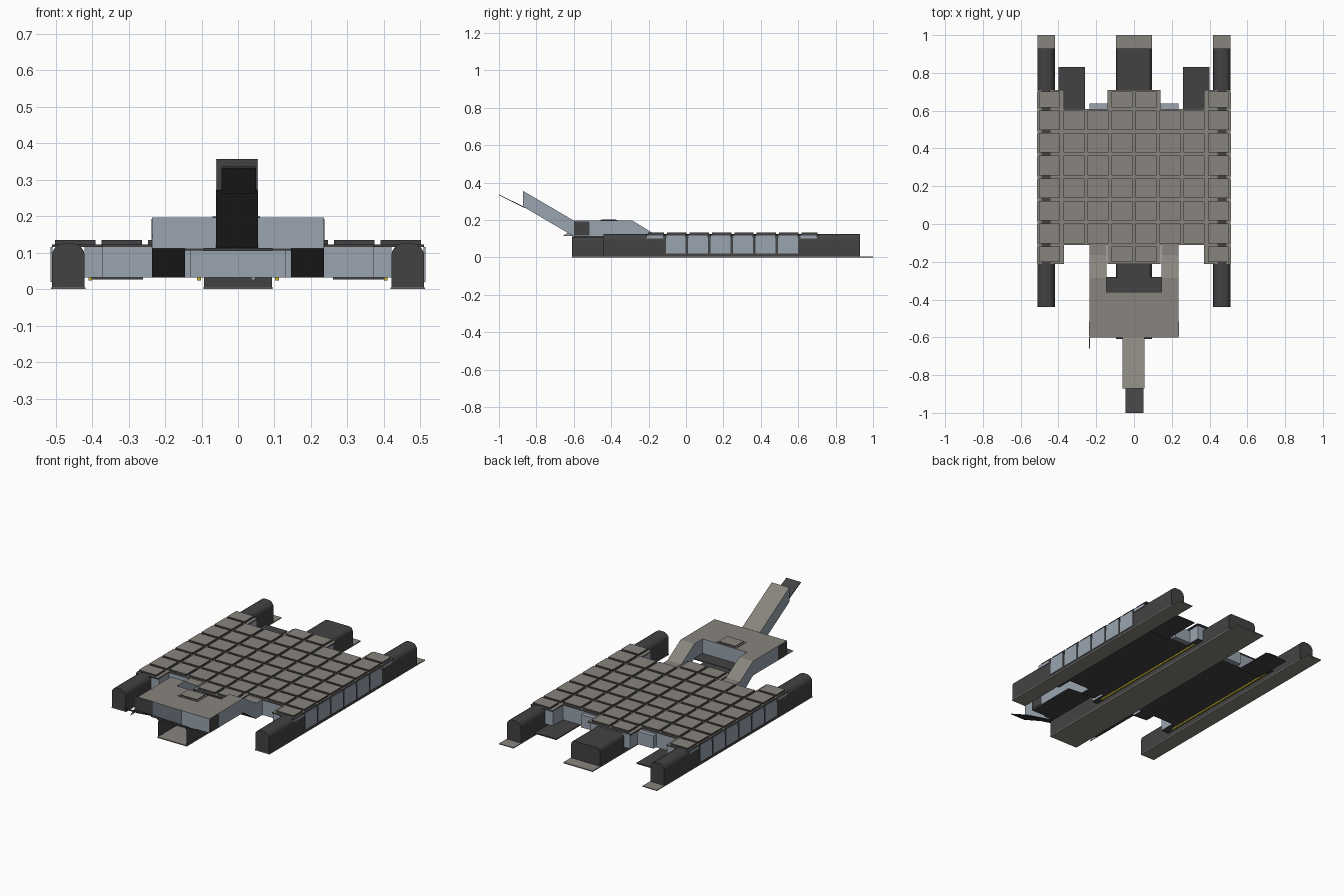
import bpy, bmesh, math
from mathutils import Vector

if "Cube" in bpy.data.objects:
    bpy.data.objects.remove(bpy.data.objects["Cube"])


def mat(name, c):
    m = bpy.data.materials.new(name)
    m.diffuse_color = (*c, 1)
    m.use_nodes = True
    m.node_tree.nodes["Principled BSDF"].inputs["Base Color"].default_value = m.diffuse_color
    return m


TAN = mat("warm grey", (0.25, 0.235, 0.21))
BLUE = mat("blue grey", (0.32, 0.37, 0.43))
DARK = mat("dark grey", (0.055, 0.055, 0.055))
YELLOW = mat("yellow", (0.55, 0.45, 0.03))


def finish(bm, name, top, side=None, bottom=None):
    """Make an object; colour faces by up, sideways or down direction."""
    side, bottom = side or top, bottom or side or top
    bmesh.ops.recalc_face_normals(bm, faces=bm.faces)
    me = bpy.data.meshes.new(name)
    for m in (top, side, bottom):
        me.materials.append(m)
    for f in bm.faces:
        f.material_index = 0 if f.normal.z > 0.3 else 2 if f.normal.z < -0.3 else 1
    bm.to_mesh(me)
    bm.free()
    ob = bpy.data.objects.new(name, me)
    bpy.context.collection.objects.link(ob)
    return ob


def add_box(bm, x0, x1, y0, y1, z0, z1):
    vs = bmesh.ops.create_cube(bm, size=1)["verts"]
    for v in vs:
        v.co = Vector(((x0 + x1) / 2 + v.co.x * (x1 - x0),
                       (y0 + y1) / 2 + v.co.y * (y1 - y0),
                       (z0 + z1) / 2 + v.co.z * (z1 - z0)))


def boxes(name, dims, *mats):
    bm = bmesh.new()
    for d in dims:
        add_box(bm, *d)
    return finish(bm, name, *mats)


def prism(name, pts, lo, hi, axis, *mats, open_front=False):
    """Extrude a profile along x (points are y,z) or along y (points are x,z)."""
    bm = bmesh.new()
    def at(p, t):
        return (t, p[0], p[1]) if axis == "x" else (p[0], t, p[1])
    a = [bm.verts.new(at(p, lo)) for p in pts]
    b = [bm.verts.new(at(p, hi)) for p in pts]
    n = len(pts)
    front = bm.faces.new(a)
    bm.faces.new(b)
    for i in range(n):
        bm.faces.new((a[i], a[(i + 1) % n], b[(i + 1) % n], b[i]))
    bmesh.ops.recalc_face_normals(bm, faces=bm.faces)
    if open_front:
        bmesh.ops.delete(bm, geom=[front], context="FACES_ONLY")
    return finish(bm, name, *mats)


def arch(cx, half, top, r, n=4):
    """Hull cross-section: flat sides with rounded upper corners."""
    pts = [(cx - half, 0.005), (cx + half, 0.005)]
    for sx, start in ((1, 0), (-1, math.pi / 2)):
        for i in range(n + 1):
            a = start + i * math.pi / 2 / n
            pts.append((cx + sx * (half - r) + r * math.cos(a), top - r + r * math.sin(a)))
    return pts


# three hulls with bottom plates reaching out behind
for s, side in ((-1, "left"), (1, "right")):
    prism(side + "_hull", arch(s * 0.465, 0.045, 0.126, 0.035), -0.44, 0.93, "y", DARK)
    boxes(side + "_hull_bottom_plate",
          [(s * 0.465 - 0.047, s * 0.465 + 0.047, -0.44, 1.0, 0, 0.005)], TAN)
prism("centre_hull", arch(0, 0.093, 0.11, 0.022), -0.61, 0.93, "y", DARK, open_front=True)
boxes("centre_hull_bottom_plate", [(-0.095, 0.095, -0.61, 1.0, 0, 0.006)], TAN)
boxes("hull_interior_panels", [(0.01, 0.03, 0.915, 0.92, 0.045, 0.07),
                               (0.035, 0.048, 0.915, 0.92, 0.025, 0.06),
                               (0.055, 0.075, 0.915, 0.92, 0.045, 0.07)], BLUE)

# deck body with corner and centre tabs at both ends
tabs = [(-0.42, -0.37), (-0.13, 0.13), (0.37, 0.42)]
body = [(-0.42, 0.42, -0.11, 0.61, 0.032, 0.116)]
for x0, x1 in tabs:
    body += [(x0, x1, -0.205, -0.11, 0.032, 0.116), (x0, x1, 0.61, 0.705, 0.032, 0.116)]
boxes("deck_body", body, TAN, BLUE, DARK)
slab = [(-0.51, 0.51, -0.11, 0.61, 0.116, 0.123)]
for x0, x1 in [(-0.51, -0.37), (-0.14, 0.14), (0.37, 0.51)]:
    slab += [(x0, x1, -0.213, -0.11, 0.116, 0.123), (x0, x1, 0.61, 0.71, 0.116, 0.123)]
boxes("deck_slab", slab, TAN, DARK, DARK)

# raised deck tiles, eight by six plus the tab tiles
px, py, gap = 0.1275, 0.12, 0.008
tiles = []
for i in range(-1, 7):
    for j in range(8):
        if i in (-1, 6) and j not in (0, 3, 4, 7):
            continue
        y0, y1 = -0.11 + i * py, -0.11 + (i + 1) * py
        if i == -1:
            y0 = -0.21
        if i == 6:
            y1 = 0.71
        tiles.append((-0.51 + j * px + gap, -0.51 + (j + 1) * px - gap,
                      y0 + gap, y1 - gap, 0.123, 0.134))
boxes("deck_tiles", tiles, TAN, DARK)

# panels along the outer sides
for s, side in ((-1, "left"), (1, "right")):
    x0, x1 = sorted((s * 0.508, s * 0.514))
    panels = [(x0, x1, -0.108 + i * py, -0.002 + i * py, 0.02, 0.116) for i in range(6)]
    panels += [(x0, x1, -0.21, -0.12, 0.1, 0.116), (x0, x1, 0.61, 0.7, 0.1, 0.116)]
    boxes(side + "_side_panels", panels, BLUE)
    # small rear wall blocks, underside plate and yellow rails
    x0, x1 = sorted((s * 0.13, s * 0.235))
    boxes(side + "_rear_block", [(x0, x1, 0.61, 0.637, 0.035, 0.11)], BLUE)
    x0, x1 = sorted((s * 0.26, s * 0.40))
    boxes(side + "_rear_ramp_plate", [(x0, x1, 0.6, 0.83, 0.027, 0.033)], DARK)
    boxes(side + "_under_rails", [(s * x - 0.005, s * x + 0.005, -0.15, 0.65, 0.024, 0.032)
                                  for x in (0.107, 0.405)], YELLOW)

# raised front platform on two sloping arms
platform = [(-0.60, 0.112), (-0.60, 0.196), (-0.36, 0.196), (-0.36, 0.112)]
prism("front_platform", platform, -0.235, 0.235, "x", TAN, BLUE, DARK)
arm = [(-0.36, 0.112), (-0.36, 0.196), (-0.285, 0.196), (-0.165, 0.122),
       (-0.11, 0.122), (-0.11, 0.032), (-0.17, 0.032), (-0.285, 0.112)]
for s, side in ((-1, "left"), (1, "right")):
    x0, x1 = sorted((s * 0.145, s * 0.235))
    prism(side + "_platform_arm", arm, x0, x1, "x", TAN, BLUE, DARK)
    x0, x1 = sorted((s * 0.234, s * 0.237))
    boxes(side + "_platform_dark_panel", [(x0, x1, -0.595, -0.515, 0.116, 0.192)], DARK)
boxes("platform_under_plate", [(-0.145, 0.145, -0.6, -0.28, 0.106, 0.112)], DARK)

# hatch frame on the platform
h = 0.006
boxes("platform_hatch", [(-0.07, 0.06, -0.46, -0.365, 0.196, 0.199),
                         (-0.06, 0.05, -0.452, -0.373, 0.199, 0.203)], TAN, DARK)

# rising front ramp with its lip and side flap
ramp = [(-0.60, 0.112), (-0.60, 0.197), (-0.872, 0.356), (-0.872, 0.272)]
prism("front_ramp", ramp, -0.057, 0.052, "x", TAN, DARK, DARK)
for x0, x1, side in ((-0.06, -0.057, "left"), (0.052, 0.055, "right")):
    prism(side + "_ramp_side", ramp, x0, x1, "x", TAN, BLUE, DARK)
lip = [(-0.86, 0.262), (-1.0, 0.332), (-1.0, 0.336), (-0.86, 0.268)]
prism("ramp_lip", lip, -0.045, 0.05, "x", DARK)
boxes("ramp_foot", [(-0.095, 0.095, -0.61, -0.55, 0.105, 0.113)], DARK)
flap = [(-0.66, 0.114), (-0.6, 0.114), (-0.6, 0.15)]
prism("platform_flap", flap, -0.237, -0.234, "x", BLUE)
